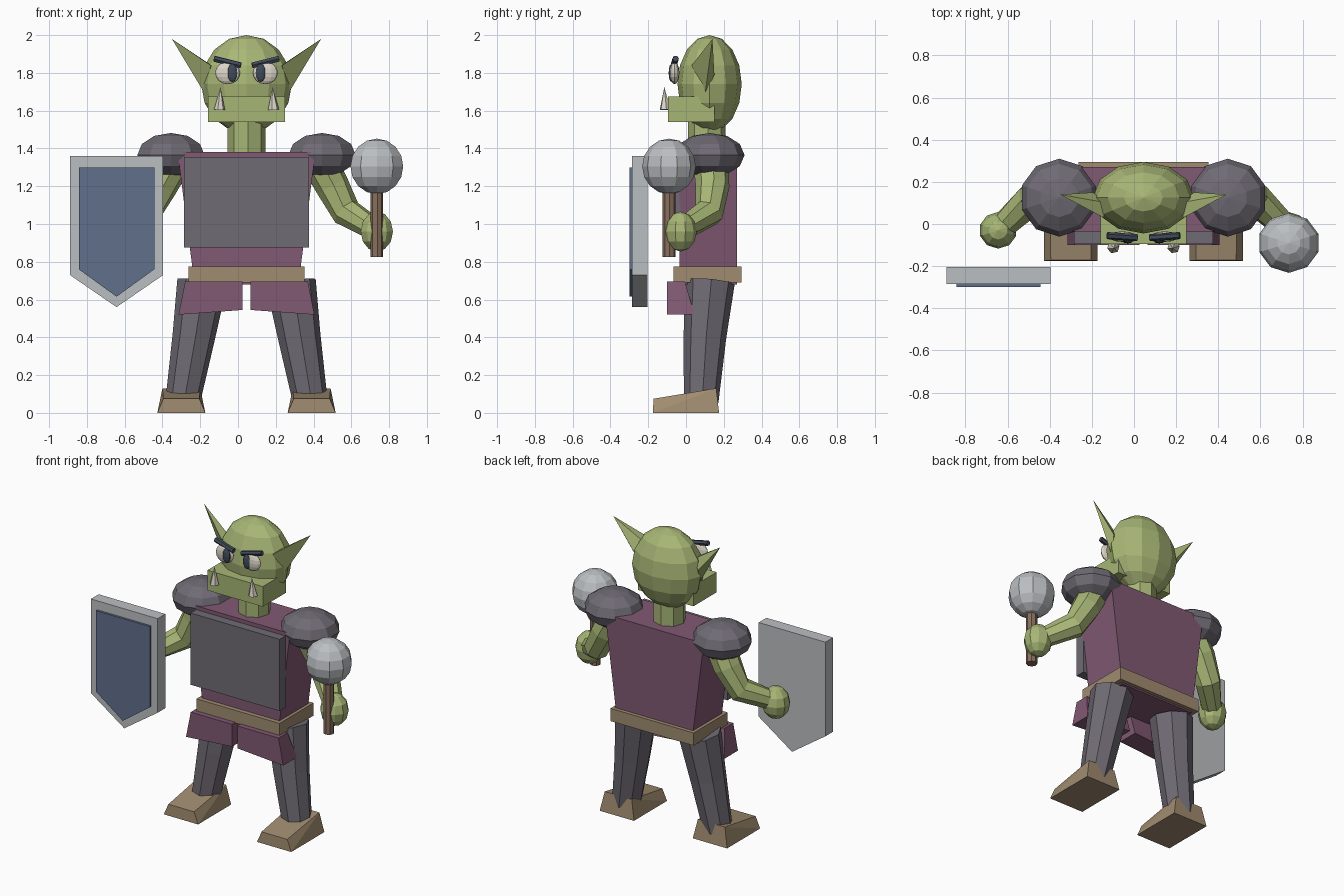
import bpy, bmesh
from math import radians, pi, cos, sin
from mathutils import Vector, Matrix

if "Cube" in bpy.data.objects:
    bpy.data.objects.remove(bpy.data.objects["Cube"])

CX = 0.045  # centre line of the body


def mat(name, *rgb):
    m = bpy.data.materials.new(name)
    m.diffuse_color = (*rgb, 1)
    m.use_nodes = True
    m.node_tree.nodes["Principled BSDF"].inputs["Base Color"].default_value = m.diffuse_color
    return m


SKIN = mat("skin_green", 0.39, 0.47, 0.18)
CLOTH = mat("plum_cloth", 0.22, 0.10, 0.17)
LEATHER = mat("tan_leather", 0.35, 0.26, 0.16)
DARK = mat("dark_armour", 0.16, 0.145, 0.175)
BLUE = mat("blue_panel", 0.12, 0.16, 0.26)
METAL = mat("pale_metal", 0.5, 0.52, 0.54)
WOOD = mat("wood", 0.25, 0.16, 0.11)
INK = mat("dark_blue", 0.05, 0.07, 0.10)
IVORY = mat("ivory", 0.72, 0.67, 0.58)


def finish(name, bm, material):
    bmesh.ops.recalc_face_normals(bm, faces=bm.faces)
    me = bpy.data.meshes.new(name)
    bm.to_mesh(me)
    bm.free()
    me.materials.append(material)
    ob = bpy.data.objects.new(name, me)
    bpy.context.collection.objects.link(ob)
    return ob


def ball(name, c, r, material, seg=10, rings=8):
    bm = bmesh.new()
    m = Matrix.Translation(c) @ Matrix.Diagonal((*r, 1))
    bmesh.ops.create_uvsphere(bm, u_segments=seg, v_segments=rings, radius=1, matrix=m)
    return finish(name, bm, material)


def hull(name, pts, material):
    bm = bmesh.new()
    for p in pts:
        bm.verts.new(p)
    bmesh.ops.convex_hull(bm, input=bm.verts)
    bmesh.ops.dissolve_limit(bm, angle_limit=radians(1), verts=bm.verts, edges=bm.edges)
    return finish(name, bm, material)


def block(name, x, y, z, material, top_x=None, top_y=None):
    """Box, optionally with a different top rectangle."""
    lo = [(a, b, z[0]) for a in x for b in y]
    hi = [(a, b, z[1]) for a in (top_x or x) for b in (top_y or y)]
    return hull(name, lo + hi, material)


def tube(name, path, radii, material, sides=8):
    """Faceted limb through a path; a radius of 0 makes a point."""
    bm = bmesh.new()
    pts = [Vector(p) for p in path]
    rings = []
    for i, p in enumerate(pts):
        d = (pts[min(i + 1, len(pts) - 1)] - pts[max(i - 1, 0)]).normalized()
        u = d.cross(Vector((0.31, 0.95, 0.05))).normalized()
        v = d.cross(u)
        angles = [2 * pi * (k + 0.5) / sides for k in range(sides)]
        rings.append([bm.verts.new(p + radii[i] * (u * cos(a) + v * sin(a))) for a in angles])
    for a, b in zip(rings, rings[1:]):
        for k in range(sides):
            n = (k + 1) % sides
            bm.faces.new((a[k], a[n], b[n], b[k]))
    bm.faces.new(rings[0])
    bm.faces.new(rings[-1])
    bmesh.ops.remove_doubles(bm, verts=bm.verts, dist=1e-5)
    return finish(name, bm, material)


# Head, jaw and neck
ball("head", (CX, 0.125, 1.74), (0.24, 0.17, 0.26), SKIN, 12, 8)
block("jaw", (CX - 0.205, CX + 0.205), (-0.095, 0.15), (1.54, 1.675), SKIN)
tube("neck", [(CX, 0.11, 1.36), (CX, 0.11, 1.58)], [0.1, 0.1], SKIN)

# Torso, breastplate and belt
block("torso", (CX - 0.275, CX + 0.275), (-0.035, 0.27), (0.68, 1.38), CLOTH,
      top_x=(CX - 0.365, CX + 0.365))
block("breastplate", (CX - 0.33, CX + 0.33), (-0.095, -0.03), (0.875, 1.355), DARK)
block("belt", (CX - 0.308, CX + 0.308), (-0.065, 0.295), (0.69, 0.775), LEATHER)

# Paired parts, mirrored about the body centre line
for s, side in ((-1, "right"), (1, "left")):
    def P(x, y, z):
        return (CX + s * x, y, z)

    # Face
    ball("eye_" + side, P(0.1, -0.06, 1.8), (0.066, 0.025, 0.06), IVORY, 12, 8)
    ball("pupil_" + side, P(0.075, -0.078, 1.8), (0.028, 0.014, 0.048), INK, 10, 6)
    tube("brow_" + side, [P(0.03, -0.065, 1.84), P(0.172, -0.055, 1.875)], [0.017] * 2, INK, 6)
    tube("tusk_" + side, [P(0.143, -0.11, 1.605), P(0.138, -0.115, 1.725)], [0.03, 0], IVORY, 6)
    hull("ear_" + side, [P(0.395, 0.14, 1.98), P(0.19, 0.03, 1.84), P(0.215, 0.1, 1.68),
                         P(0.24, 0.15, 1.79), P(0.17, 0.1, 1.83)], SKIN)

    # Arms
    ball("pauldron_" + side, P(0.4, 0.125, 1.365), (0.187, 0.185, 0.117), DARK, 10, 6)
    tube("arm_" + side, [P(0.38, 0.13, 1.34), P(0.455, 0.14, 1.2), P(0.53, 0.12, 1.06),
                         P(0.68, -0.02, 0.97)], [0.095, 0.09, 0.08, 0.06], SKIN)
    ball("hand_" + side, P(0.69, -0.03, 0.96), (0.09, 0.087, 0.106), SKIN, 10, 6)

    # Skirt flaps, legs and boots
    hull("skirt_flap_" + side,
         [P(x, y, 0.695) for x in (0.02, 0.325) for y in (-0.1, -0.005)] +
         [P(0.02, -0.1, 0.545), P(0.02, 0.04, 0.545), P(0.36, -0.1, 0.52), P(0.36, 0.045, 0.52)],
         CLOTH)
    tube("leg_" + side, [P(0.235, 0.125, 0.69), P(0.28, 0.1, 0.4), P(0.338, 0.08, 0.06)],
         [0.133, 0.113, 0.092], DARK)
    hull("boot_" + side,
         [P(0.345 + dx, y, 0) for dx in (-0.127, 0.127) for y in (-0.175, 0.175)] +
         [P(0.345 + dx, -0.172, 0.075) for dx in (-0.095, 0.095)] +
         [P(0.345 + dx, 0.16, 0.13) for dx in (-0.1, 0.1)], LEATHER)

# Mace
tube("mace_handle", [(0.735, -0.09, 0.825), (0.735, -0.09, 1.22)], [0.034, 0.034], WOOD)
ball("mace_head", (0.735, -0.09, 1.305), (0.147, 0.142, 0.147), METAL, 10, 8)


# Shield
def shield(name, hw, top, low, tip, y, material):
    outline = [(-hw, top), (hw, top), (hw, low), (0, tip), (-hw, low)]
    hull(name, [(-0.643 + x, yy, z) for x, z in outline for yy in y], material)


shield("shield", 0.247, 1.36, 0.73, 0.56, (-0.285, -0.203), METAL)
shield("shield_panel", 0.2, 1.3, 0.76, 0.615, (-0.3, -0.28), BLUE)
